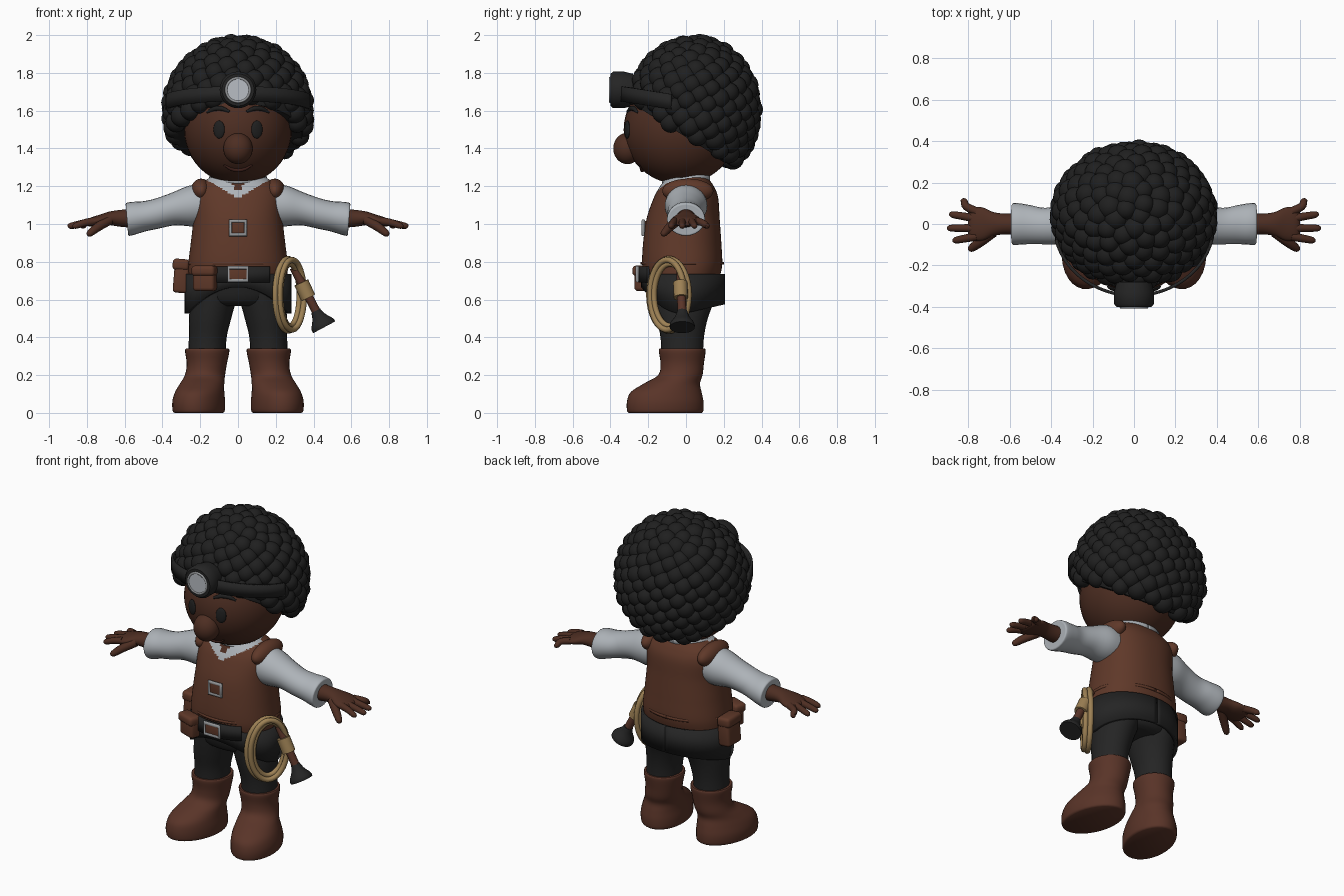
import bpy, bmesh, math, random
from math import sin, cos, pi, sqrt
from mathutils import Vector, Matrix

if "Cube" in bpy.data.objects:
    bpy.data.objects.remove(bpy.data.objects["Cube"])
random.seed(4)


def material(name, *rgb):
    m = bpy.data.materials.new(name)
    m.use_nodes = True
    m.diffuse_color = (*rgb, 1)
    m.node_tree.nodes["Principled BSDF"].inputs["Base Color"].default_value = (*rgb, 1)
    return m


SKIN = material("dark skin", .075, .027, .016)
LIP = material("lip brown", .045, .014, .01)
VEST = material("vest leather", .115, .04, .022)
BOOT = material("boot leather", .1, .034, .021)
HAIR = material("black hair", .014, .014, .014)
CLOTH = material("charcoal cloth", .018, .018, .018)
SHIRT = material("pale grey shirt", .42, .45, .48)
STEEL = material("steel", .3, .31, .32)
ROPE = material("tan rope", .34, .22, .09)
LENS = material("lamp lens", .48, .51, .55)
X, Y, Z = Vector((1, 0, 0)), Vector((0, 1, 0)), Vector((0, 0, 1))


def finish(name, bm, mat, angle=50):
    bmesh.ops.recalc_face_normals(bm, faces=bm.faces)
    me = bpy.data.meshes.new(name)
    bm.to_mesh(me)
    bm.free()
    me.materials.append(mat)
    ob = bpy.data.objects.new(name, me)
    bpy.context.collection.objects.link(ob)
    bpy.ops.object.select_all(action='DESELECT')
    bpy.context.view_layer.objects.active = ob
    ob.select_set(True)
    bpy.ops.object.shade_smooth_by_angle(angle=math.radians(angle))
    return ob


def smooth_path(pts, sub):
    """Catmull-Rom through tuples of position and two radii."""
    if sub < 2:
        return pts
    out = []
    for i in range(len(pts) - 1):
        a, b, c, d = (pts[max(0, min(len(pts) - 1, i + k))] for k in (-1, 0, 1, 2))
        for j in range(sub):
            t = j / sub
            out.append([.5 * (2 * q + (r - p) * t + (2 * p - 5 * q + 4 * r - s) * t * t
                              + (3 * q - p - 3 * r + s) * t ** 3)
                        for p, q, r, s in zip(a, b, c, d)])
    return out + [pts[-1]]


def tube(name, pts, mat, uv=None, ref=Z, seg=24, sub=4, closed=False, s=1, power=1):
    """Elliptical sections (x, y, z, a, b) skinned along a path."""
    pts = smooth_path(pts, sub)
    n, bm, rings = len(pts), bmesh.new(), []
    for i, p in enumerate(pts):
        if uv:
            u, v = uv
        else:
            nxt, prv = (pts[(i + 1) % n], pts[i - 1]) if closed else (pts[min(i + 1, n - 1)], pts[max(i - 1, 0)])
            t = (Vector(nxt[:3]) - Vector(prv[:3])).normalized()
            u = t.cross(ref).normalized()
            v = u.cross(t)
        ring = []
        for k in range(seg):
            c, d = cos(2 * pi * k / seg), sin(2 * pi * k / seg)
            c, d = (math.copysign(abs(w) ** power, w) for w in (c, d))
            w = Vector(p[:3]) + u * (p[3] * c) + v * (p[4] * d)
            ring.append(bm.verts.new((w.x * s, w.y, w.z)))
        rings.append(ring)
    for i in range(n if closed else n - 1):
        a, b = rings[i], rings[(i + 1) % n]
        for k in range(seg):
            bm.faces.new((a[k], a[(k + 1) % seg], b[(k + 1) % seg], b[k]))
    if not closed:
        bm.faces.new(rings[0])
        bm.faces.new(rings[-1])
    return finish(name, bm, mat)


def ball(name, loc, radii, mat, yaw=0):
    bm = bmesh.new()
    bmesh.ops.create_uvsphere(bm, u_segments=40, v_segments=24, radius=1,
                              matrix=Matrix.Translation(loc) @ Matrix.Rotation(yaw, 4, 'Z') @ Matrix.Diagonal((*radii, 1)))
    return finish(name, bm, mat)


def box(name, loc, size, mat, yaw=0, tilt=0, bevel=.018):
    bm = bmesh.new()
    bmesh.ops.create_cube(bm, size=1, matrix=Matrix.Translation(loc) @ Matrix.Rotation(yaw, 4, 'Z')
                          @ Matrix.Rotation(tilt, 4, 'Y') @ Matrix.Diagonal((*size, 1)))
    bmesh.ops.bevel(bm, geom=bm.edges[:], offset=bevel, segments=3, affect='EDGES', profile=.5)
    return finish(name, bm, mat)


def strip(name, rx, ry, cy, span, low, high, mat, thick=.015):
    """Band curved round the body; angle zero is the front."""
    bm, n, cols = bmesh.new(), 64, []
    for i in range(n + 1):
        a = -span + 2 * span * i / n
        cols.append([bm.verts.new((rx * sin(a), cy - ry * cos(a), z)) for z in (low(a), high(a))])
    for a, b in zip(cols, cols[1:]):
        bm.faces.new((a[0], b[0], b[1], a[1]))
    ob = finish(name, bm, mat)
    mod = ob.modifiers.new("thickness", 'SOLIDIFY')
    mod.thickness, mod.offset = thick, 0
    return ob


# Head and face
HC, HR = Vector((0, -.03, 1.5)), (.285, .3, .29)


def face(x, z, out=0):
    k = 1 - (x / HR[0]) ** 2 - ((z - HC.z) / HR[2]) ** 2
    return (x, HC.y - HR[1] * sqrt(k) - out, z)


ball("head", HC, HR, SKIN)
ball("nose", (0, -.31, 1.4), (.077, .075, .083), SKIN)
tube("mouth", [(*face(x, 1.285 + 5 * x * x), r, r) for x, r in
               ((-.075, .004), (-.04, .009), (0, .011), (.04, .009), (.075, .004))], LIP, seg=10)
tube("neck", [(0, 0, 1.15, .11, .1), (0, 0, 1.28, .11, .1)], SKIN, uv=(X, Y))
for s, side in ((1, "left"), (-1, "right")):
    ball(side + "_eye", face(s * .1, 1.5), (.031, .012, .047), HAIR, yaw=s * .34)
    tube(side + "_brow", [(*face(x, z), r, r) for x, z, r in
                          ((.045, 1.595, .006), (.09, 1.612, .013), (.13, 1.608, .012), (.165, 1.59, .005))],
         HAIR, seg=10, s=s)

# Hair: a trimmed dome covered with curls
C, R = Vector((0, .04, 1.6)), Vector((.4, .36, .4))
bm = bmesh.new()
bmesh.ops.create_uvsphere(bm, u_segments=48, v_segments=32, radius=1,
                          matrix=Matrix.Translation(C) @ Matrix.Diagonal((R.x - .03, R.y - .03, R.z - .03, 1)))
cut = bmesh.ops.bisect_plane(bm, geom=bm.verts[:] + bm.edges[:] + bm.faces[:], plane_co=(0, 0, 1.46),
                             plane_no=(0, .62, 1), clear_inner=True)
bmesh.ops.holes_fill(bm, edges=[e for e in cut["geom_cut"] if isinstance(e, bmesh.types.BMEdge)])
count = 290
for i in range(count):
    h, a = 1 - (2 * i + 1) / count, i * pi * (3 - sqrt(5))
    d = Vector((sqrt(1 - h * h) * cos(a), sqrt(1 - h * h) * sin(a), h))
    r = random.uniform(.05, .062)
    p = C + Vector(d[k] * (R[k] - r + random.uniform(0, .012)) for k in range(3))
    if p.z > 1.485 - .62 * p.y:
        bmesh.ops.create_icosphere(bm, subdivisions=3, radius=r, matrix=Matrix.Translation(p))
finish("curly_hair", bm, HAIR)

# Head lamp
strip("lamp_strap", .385, .345, 0, 1.35, lambda a: 1.595 + .055 * cos(a), lambda a: 1.675 + .055 * cos(a), CLOTH)
tube("lamp_body", [(0, y, 1.71, r, r) for y, r in ((-.28, .085), (-.33, .097), (-.385, .097), (-.4, .085))],
     CLOTH, uv=(X, Z), sub=1, seg=32)
tube("lamp_rim", [(.063 * cos(t), -.401, 1.71 + .063 * sin(t), .007, .007) for t in [pi * k / 16 for k in range(32)]],
     STEEL, ref=Y, seg=8, sub=1, closed=True)
tube("lamp_lens", [(0, -.398, 1.71, .062, .062), (0, -.404, 1.71, .06, .06)], LENS, uv=(X, Z), sub=1, seg=32)

# Vest with the shirt showing in a V at the neck
vest = tube("vest", [(0, cy, z, rx, ry) for z, cy, rx, ry in
                     ((.725, -.02, .262, .2), (.79, -.02, .263, .212), (.9, -.02, .25, .207),
                      (1.03, -.015, .236, .193), (1.14, 0, .236, .17), (1.2, .005, .215, .142),
                      (1.245, .005, .15, .11))], VEST, uv=(X, Y), seg=96, sub=10, power=.88)
vest.data.materials.append(SHIRT)
vest.data.materials.append(SKIN)
for f in vest.data.polygons:
    x, y, z = f.center
    if y < 0 and z > 1.135 + .6 * abs(x):
        f.material_index = 2 if z > 1.165 + 1.6 * abs(x) else 1
strip("shirt_collar", .145, .12, 0, pi, lambda a: 1.215, lambda a: 1.25 - .02 * cos(a), SHIRT)
strip("vest_hem", .262, .214, -.02, pi, lambda a: .785, lambda a: .8, VEST, .012)

# Arms and hands
for s, side in ((1, "left"), (-1, "right")):
    ball(side + "_shoulder_flap", (s * .195, .01, 1.175), (.055, .135, .065), VEST)
    tube(side + "_sleeve", [(.17, 0, 1.1, .11, .11), (.25, 0, 1.095, .112, .108), (.34, -.005, 1.08, .095, .087),
                            (.43, -.01, 1.055, .088, .08), (.5, -.003, 1.04, .094, .08), (.555, 0, 1.03, .1, .087),
                            (.585, 0, 1.024, .1, .086), (.588, 0, 1.024, .085, .07)],
         SHIRT, uv=(Y, Vector((.08, 0, 1))), s=s)
    tube(side + "_hand", [(.55, 0, 1.03, .055, .05), (.62, 0, 1.03, .05, .045), (.68, 0, 1.03, .058, .036),
                          (.73, 0, 1.02, .08, .03), (.78, 0, 1.01, .08, .024), (.8, 0, 1.005, .06, .014)],
         SKIN, uv=(Y, Z), s=s)
    for finger, y0, x1, y1 in (("index", -.06, .875, -.078), ("middle", -.02, .9, -.02),
                               ("ring", .025, .89, .045), ("little", .06, .835, .11)):
        tube(f"{side}_{finger}_finger", [(.76, y0, 1.015, .021, .021), (.81, (y0 + y1) / 2, 1.007, .019, .019),
                                         (x1 - .015, y1, .99, .016, .016), (x1, y1, .985, .006, .006)],
             SKIN, seg=12, s=s)
    tube(side + "_thumb", [(.68, -.04, 1.02, .025, .025), (.74, -.085, .985, .024, .024),
                           (.785, -.118, .95, .018, .018), (.795, -.127, .942, .006, .006)], SKIN, seg=12, s=s)

    # Legs and boots
    tube(side + "_trouser_leg", [(.165, -.02, .3, .1, .11), (.16, -.02, .4, .1, .115), (.148, -.02, .5, .112, .135),
                                 (.13, -.01, .6, .12, .16), (.12, -.01, .7, .12, .17)], CLOTH, uv=(X, Y), s=s)
    yaw = .2
    tube(side + "_boot", [(.208, -.11, 0, .125, .195), (.208, -.11, .012, .135, .205), (.208, -.11, .06, .137, .205),
                          (.203, -.105, .11, .128, .19), (.19, -.075, .155, .116, .15), (.175, -.03, .2, .106, .118),
                          (.165, -.02, .26, .106, .115), (.163, -.02, .325, .117, .124), (.163, -.02, .34, .113, .12)],
         BOOT, uv=(Vector((cos(yaw), sin(yaw), 0)), Vector((-sin(yaw), cos(yaw), 0))), seg=32, s=s)

# Hips and the split overskirt
tube("trouser_hips", [(0, -.01, .565, .17, .12), (0, -.015, .6, .225, .17), (0, -.02, .74, .25, .195)],
     CLOTH, uv=(X, Y), seg=40)
strip("overskirt", .272, .212, -.015, pi, lambda a: .525 + .14 * max(0, cos(a)) ** 2 + .05 * max(0, -cos(a)),
      lambda a: .735, CLOTH, .02)
strip("belt", .27, .222, -.02, .65, lambda a: .69, lambda a: .775, CLOTH, .02)


def buckle(name, y, z, w, h):
    corners = ((-w, -h), (w, -h), (w, h), (-w, h))
    tube(name, [(x, y, z + k, .012, .01) for x, k in corners], STEEL, ref=Y, seg=8, sub=1, closed=True)
    box(name + "_leather", (0, y + .012, z), (2 * w, .03, 2 * h), VEST, bevel=.004)


buckle("chest_buckle", -.226, .98, .04, .036)
buckle("belt_buckle", -.258, .735, .05, .034)

# Pouches
box("front_pouch", (-.175, -.225, .71), (.12, .07, .13), VEST, yaw=-.35)
box("front_pouch_flap", (-.177, -.23, .752), (.13, .078, .055), VEST, yaw=-.35)
box("side_pouch", (-.3, 0, .72), (.08, .13, .17), VEST, tilt=.08)
box("side_pouch_flap", (-.302, 0, .785), (.088, .14, .06), VEST, tilt=.08)

# Coiled rope
for i, (cx, cy, ax, ay, az) in enumerate(((.265, -.09, .068, .105, .19), (.275, -.085, .05, .085, .165),
                                          (.285, -.1, .065, .09, .185))):
    tube(f"rope_coil_{i + 1}", [(cx + ax * cos(t), cy + ay * cos(t), .625 + az * sin(t), .016, .016)
                                for t in [pi * k / 24 for k in range(48)]],
         ROPE, ref=Vector((.83, -.55, 0)), seg=10, sub=1, closed=True)

# Plunger tied on with the rope
tube("plunger_handle", [(.295, -.03, .77, .022, .022), (.43, -.02, .505, .024, .024)], BOOT, ref=Y, sub=1, seg=16)
tube("rope_binding", [(.335, -.03, .69, .04, .038), (.372, -.027, .61, .04, .038)], ROPE, ref=Y, sub=1, seg=16)
tube("plunger_cup", [(.412, -.02, .54, .026, .026), (.428, -.02, .508, .038, .038), (.446, -.02, .472, .064, .064),
                     (.456, -.02, .453, .066, .066)], CLOTH, ref=Y, sub=3)
